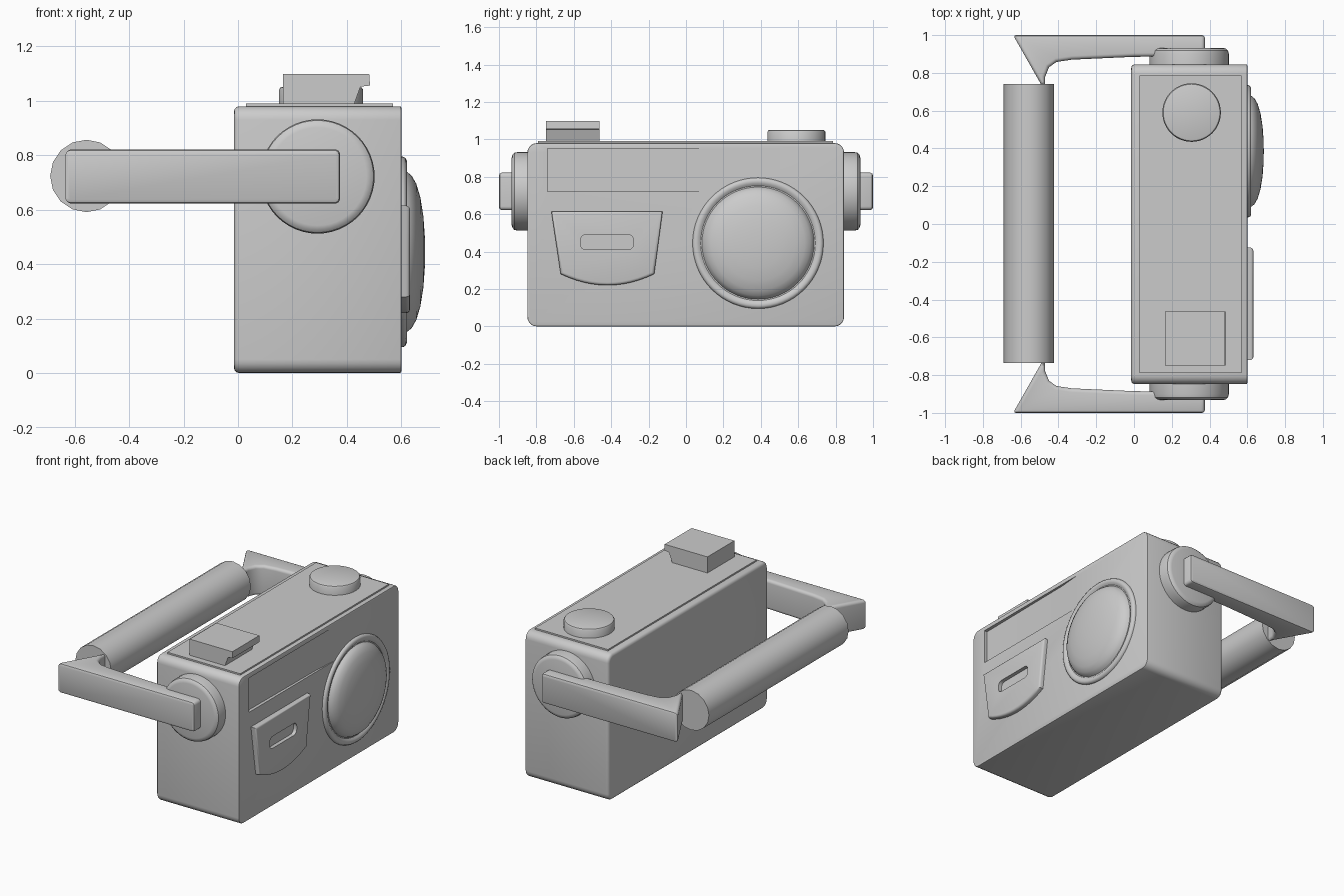
import bpy, bmesh, math
from mathutils import Vector

if "Cube" in bpy.data.objects:
    bpy.data.objects.remove(bpy.data.objects["Cube"])


def finish(name, bm, angle=35):
    bmesh.ops.recalc_face_normals(bm, faces=bm.faces)
    me = bpy.data.meshes.new(name)
    bm.to_mesh(me)
    bm.free()
    ob = bpy.data.objects.new(name, me)
    bpy.context.collection.objects.link(ob)
    smooth(ob, angle)
    return ob


def smooth(ob, angle=35):
    for p in ob.data.polygons:
        p.use_smooth = True
    ob.data.set_sharp_from_angle(angle=math.radians(angle))


def place(axis, u, v, d):
    return Vector({'x': (d, u, v), 'y': (u, d, v), 'z': (u, v, d)}[axis])


def prism(name, axis, pts, a, b, bevels=()):
    """Extrude a 2D outline along an axis; bevels = (edge test, width, segments)."""
    bm = bmesh.new()
    lo = [bm.verts.new(place(axis, u, v, a)) for u, v in pts]
    hi = [bm.verts.new(place(axis, u, v, b)) for u, v in pts]
    bm.faces.new(lo)
    bm.faces.new(hi)
    for i in range(len(pts)):
        j = (i + 1) % len(pts)
        bm.faces.new((lo[i], lo[j], hi[j], hi[i]))
    bmesh.ops.recalc_face_normals(bm, faces=bm.faces)
    for test, width, seg in bevels:
        edges = [e for e in bm.edges if test(e.verts[0].co, e.verts[1].co)]
        bmesh.ops.bevel(bm, geom=edges, offset=width, segments=seg, profile=0.5,
                        affect='EDGES', clamp_overlap=True)
    return finish(name, bm)


def lathe(name, axis, cu, cv, profile, n=48):
    """Spin (radius, depth) points around an axis; both ends are capped."""
    bm = bmesh.new()
    rings = [[bm.verts.new(place(axis, cu + r * math.cos(2 * math.pi * i / n),
                                 cv + r * math.sin(2 * math.pi * i / n), d))
              for i in range(n)] for r, d in profile]
    for p, q in zip(rings, rings[1:]):
        for i in range(n):
            j = (i + 1) % n
            bm.faces.new((p[i], p[j], q[j], q[i]))
    bm.faces.new(rings[0])
    bm.faces.new(rings[-1])
    return finish(name, bm)


def rect(u0, v0, u1, v1):
    return [(u0, v0), (u1, v0), (u1, v1), (u0, v1)]


def cut(ob, cutter):
    m = ob.modifiers.new("cut", 'BOOLEAN')
    m.operation, m.object, m.solver = 'DIFFERENCE', cutter, 'EXACT'
    bpy.context.view_layer.objects.active = ob
    bpy.ops.object.modifier_apply(modifier=m.name)
    bpy.data.objects.remove(cutter)
    smooth(ob)


def at(axis, value):
    k = 'xyz'.index(axis)
    return lambda p, q: abs(p[k] - value) < 1e-4 and abs(q[k] - value) < 1e-4


# Camera body: long edges rounded, back rim softened
body = prism("camera_body", 'x', rect(-0.848, 0, 0.845, 0.98), -0.015, 0.6,
             [(lambda p, q: abs(p.x - q.x) > 0.1, 0.05, 5),
              (at('x', -0.015), 0.02, 3), (at('x', 0.6), 0.006, 2)])

# Shallow recess on the lens side, fading out towards the lens
cut(body, prism("recess_cutter", 'z',
                [(0.578, -0.74), (0.62, -0.74), (0.62, 0.16), (0.6, 0.16), (0.586, 0.0)],
                0.72, 0.95))

# Top plate
prism("top_plate", 'z', rect(0.03, -0.79, 0.57, 0.785), 0.97, 0.99)

# Lens with rim, groove and dome
lathe("lens", 'x', 0.385, 0.445,
      [(0.35, 0.58), (0.35, 0.606), (0.345, 0.615), (0.335, 0.62), (0.32, 0.618),
       (0.307, 0.608), (0.3, 0.608), (0.293, 0.622), (0.28, 0.638), (0.25, 0.655),
       (0.2, 0.67), (0.13, 0.681), (0.06, 0.686), (0.01, 0.687)], 64)

# Grip flap with curved lower edge
arc = [(-0.42 + 0.25 * t, 0.22 + 0.06 * t * t) for t in [1 - i / 6 for i in range(13)]]
flap = prism("front_flap", 'x', [(-0.72, 0.615), (-0.125, 0.615)] + arc, 0.58, 0.632,
             [(at('x', 0.632), 0.015, 3)])

# Slot in the flap
cut(flap, prism("slot_cutter", 'x', rect(-0.565, 0.41, -0.28, 0.49), 0.607, 0.66,
                [(lambda p, q: abs(p.x - q.x) > 0.01, 0.03, 4)]))

# Round shutter button on top
lathe("shutter_button", 'z', 0.305, 0.59,
      [(0.155, 0.97), (0.155, 1.04), (0.15, 1.048), (0.142, 1.051)])

# Flash block with overhanging lip
prism("flash_block", 'y', [(0.165, 0.97), (0.165, 1.098), (0.482, 1.098), (0.485, 1.056),
                           (0.45, 1.052), (0.42, 0.97)], -0.748, -0.463)

# Pivot hubs and handle arms on both sides
inner = [(-0.47, 0.7), (-0.47, 0.78), (-0.45, 0.83), (-0.41, 0.858), (-0.33, 0.87),
         (-0.2, 0.876), (0, 0.885), (0.375, 0.89)]
for side, s in (("left", -1), ("right", 1)):
    lathe(side + "_hub", 'y', 0.292, 0.722,
          [(0.21, s * 0.82), (0.21, s * 0.9), (0.206, s * 0.918), (0.195, s * 0.928),
           (0.18, s * 0.932)])
    outline = [(u, s * v) for u, v in [(0.375, 1.0), (-0.64, 1.0)] + inner]

    def round_edge(p, q):
        flat = abs(p.z - q.z) < 1e-4
        outer = abs(p.y) > 0.99 and abs(q.y) > 0.99
        end = abs(p.y) < 0.71 and abs(q.y) < 0.71
        return flat and not outer and not end

    prism(side + "_handle_arm", 'z', outline, 0.622, 0.822,
          [(round_edge, 0.055, 5),
           (lambda p, q: abs(p.y) > 0.998 and abs(q.y) > 0.998, 0.015, 2)])

# Handle grip
lathe("handle_grip", 'y', -0.557, 0.724, [(0.133, -0.737), (0.133, 0.742)], 16)
